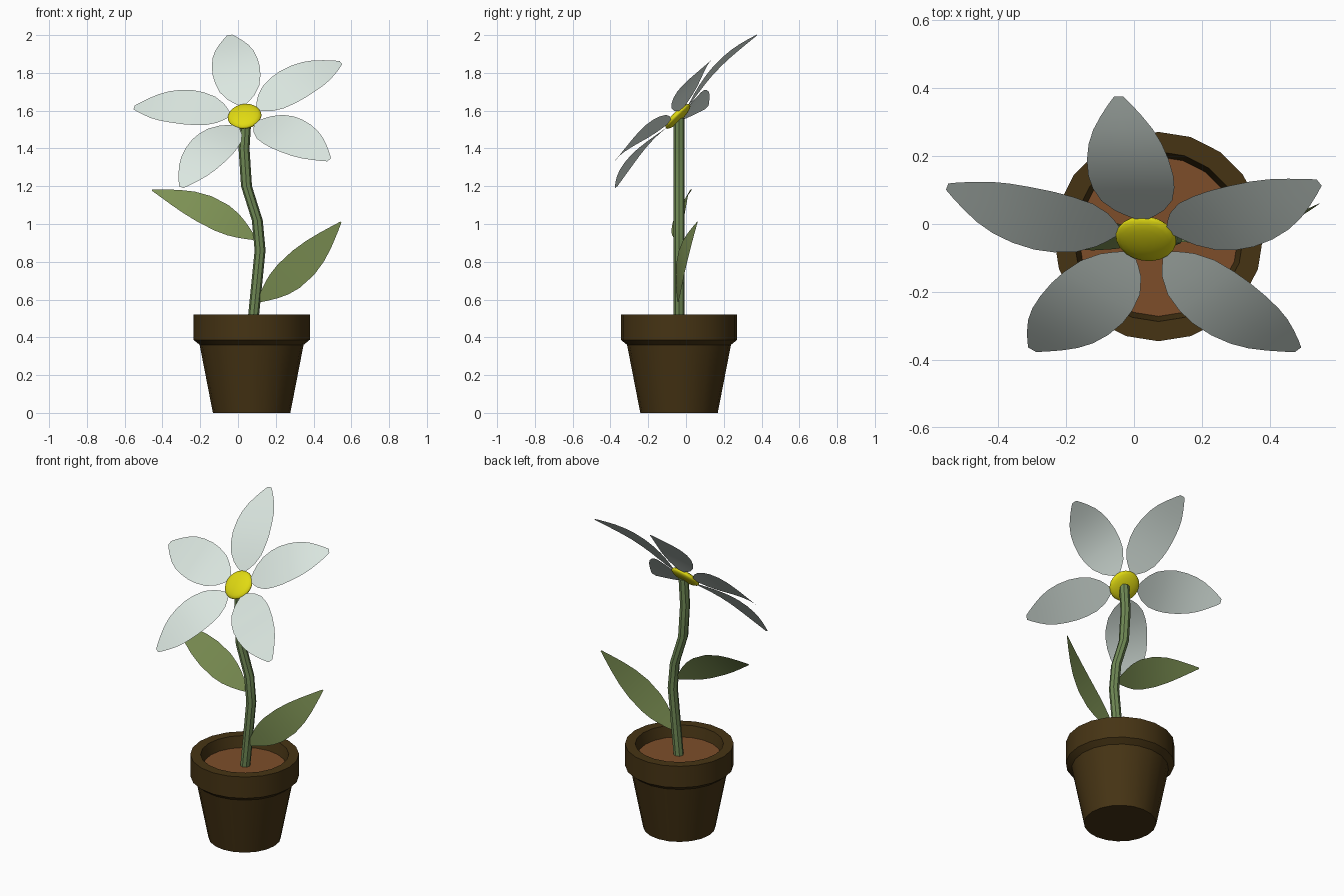
import bpy, bmesh, math
from mathutils import Vector, Matrix

cube = bpy.data.objects.get("Cube")
if cube:
    bpy.data.objects.remove(cube, do_unlink=True)


def material(name, rgb):
    m = bpy.data.materials.new(name)
    m.use_nodes = True
    m.diffuse_color = (*rgb, 1)
    m.node_tree.nodes["Principled BSDF"].inputs["Base Color"].default_value = (*rgb, 1)
    return m


PETAL = material("pale petal", (0.72, 0.81, 0.76))
YELLOW = material("flower yellow", (0.75, 0.70, 0.006))
POT = material("dark brown clay", (0.061, 0.034, 0.007))
SOIL = material("soil brown", (0.205, 0.076, 0.023))
LEAF = material("leaf green", (0.205, 0.283, 0.089))
STEM = material("stem green", (0.16, 0.25, 0.09))


def finish(name, bm, mat, angle=35, closed=True):
    if closed:
        bmesh.ops.recalc_face_normals(bm, faces=bm.faces)
    mesh = bpy.data.meshes.new(name)
    bm.to_mesh(mesh)
    bm.free()
    mesh.materials.append(mat)
    ob = bpy.data.objects.new(name, mesh)
    bpy.context.collection.objects.link(ob)
    bpy.ops.object.select_all(action='DESELECT')
    ob.select_set(True)
    bpy.context.view_layer.objects.active = ob
    bpy.ops.object.shade_smooth_by_angle(angle=math.radians(angle))
    return ob


def lathe(name, rings, sides, mat, angle=35):
    """Skin level rings given as (x, y, z, radius) and cap both ends."""
    bm = bmesh.new()
    loops = []
    for x, y, z, r in rings:
        loops.append([bm.verts.new((x + r * math.sin(a), y + r * math.cos(a), z))
                      for a in (math.tau * i / sides for i in range(sides))])
    for low, high in zip(loops, loops[1:]):
        for i in range(sides):
            j = (i + 1) % sides
            bm.faces.new((low[i], low[j], high[j], high[i]))
    bm.faces.new(loops[0])
    bm.faces.new(loops[-1])
    return finish(name, bm, mat, angle)


def blade(name, base, tip, normal, profile, bulge, sway, mat):
    """Thin arched leaf or petal; profile holds (fraction along, half width)."""
    along = tip - base
    side = normal.cross(along).normalized()
    out = along.cross(side).normalized()
    bm = bmesh.new()
    rows = []
    for t, half in profile:
        arch = math.sin(math.pi * t)
        mid = base + along * t + out * bulge * arch + side * sway * arch
        rows.append([bm.verts.new(mid + side * half * k) for k in (-1, 0, 1)])
    for a, b in zip(rows, rows[1:]):
        for k in range(2):
            bm.faces.new((a[k], b[k], b[k + 1], a[k + 1]))
    bmesh.ops.recalc_face_normals(bm, faces=bm.faces)
    bm.normal_update()
    if sum((f.normal for f in bm.faces), Vector()).dot(out) < 0:
        bmesh.ops.reverse_faces(bm, faces=bm.faces)
    return finish(name, bm, mat, 60, closed=False)


# Pot with flared rim, and the soil inside it
PX, PY = 0.072, -0.037
pot_profile = [(0, 0.205), (0.36, 0.275), (0.387, 0.308), (0.52, 0.308),
               (0.52, 0.25), (0.44, 0.232)]
lathe("pot", [(PX, PY, z, r) for z, r in pot_profile], 20, POT)
lathe("soil", [(PX, PY, 0.43, 0.22), (PX, PY, 0.452, 0.236)], 20, SOIL)

# Bent stem
stem_path = [(0.075, 0.44), (0.117, 0.86), (0.102, 1.02), (0.045, 1.2),
             (0.032, 1.4), (0.042, 1.56)]
lathe("stem", [(x, -0.036, z, 0.029) for x, z in stem_path], 8, STEM, 30)

# Flower centre: a flattened ball facing forward and up
centre = Vector((0.035, -0.043, 1.57))
facing = Vector((-0.12, -0.7, 0.7)).normalized()
bm = bmesh.new()
bmesh.ops.create_uvsphere(
    bm, u_segments=20, v_segments=10, radius=1,
    matrix=Matrix.Translation(centre) @ facing.to_track_quat('Z', 'Y').to_matrix().to_4x4()
    @ Matrix.Diagonal((0.09, 0.09, 0.025, 1)))
finish("flower_centre", bm, YELLOW, 60)

# Five petals around the centre
petal_shape = [(0, 0.012), (0.05, 0.045), (0.1, 0.073), (0.2, 0.106), (0.32, 0.122),
               (0.43, 0.127), (0.56, 0.122), (0.68, 0.109), (0.78, 0.089),
               (0.87, 0.062), (0.95, 0.034), (1, 0.014)]
petal_tips = {"top": (-0.045, 0.375, 2.0), "upper_left": (0.545, 0.122, 1.855),
              "lower_left": (0.483, -0.37, 1.34), "lower_right": (-0.3, -0.37, 1.195),
              "upper_right": (-0.55, 0.11, 1.617)}
for label, tip in petal_tips.items():
    tip = Vector(tip)
    blade("petal_" + label, centre.lerp(tip, 0.13), tip, facing,
          petal_shape, 0.036, 0, PETAL)

# Two leaves growing from the stem
leaf_shape = [(0, 0.012), (0.06, 0.032), (0.14, 0.055), (0.22, 0.073), (0.33, 0.086),
              (0.5, 0.087), (0.65, 0.073), (0.78, 0.051), (0.9, 0.026), (1, 0.004)]
blade("leaf_left", Vector((0.112, -0.045, 0.595)), Vector((0.545, 0.06, 1.01)),
      Vector((0.25, -1, 0)), leaf_shape, 0.035, -0.012, LEAF)
blade("leaf_right", Vector((0.085, -0.04, 0.925)), Vector((-0.455, 0.03, 1.18)),
      Vector((0, -0.85, 0.5)), leaf_shape, 0.035, -0.013, LEAF)
